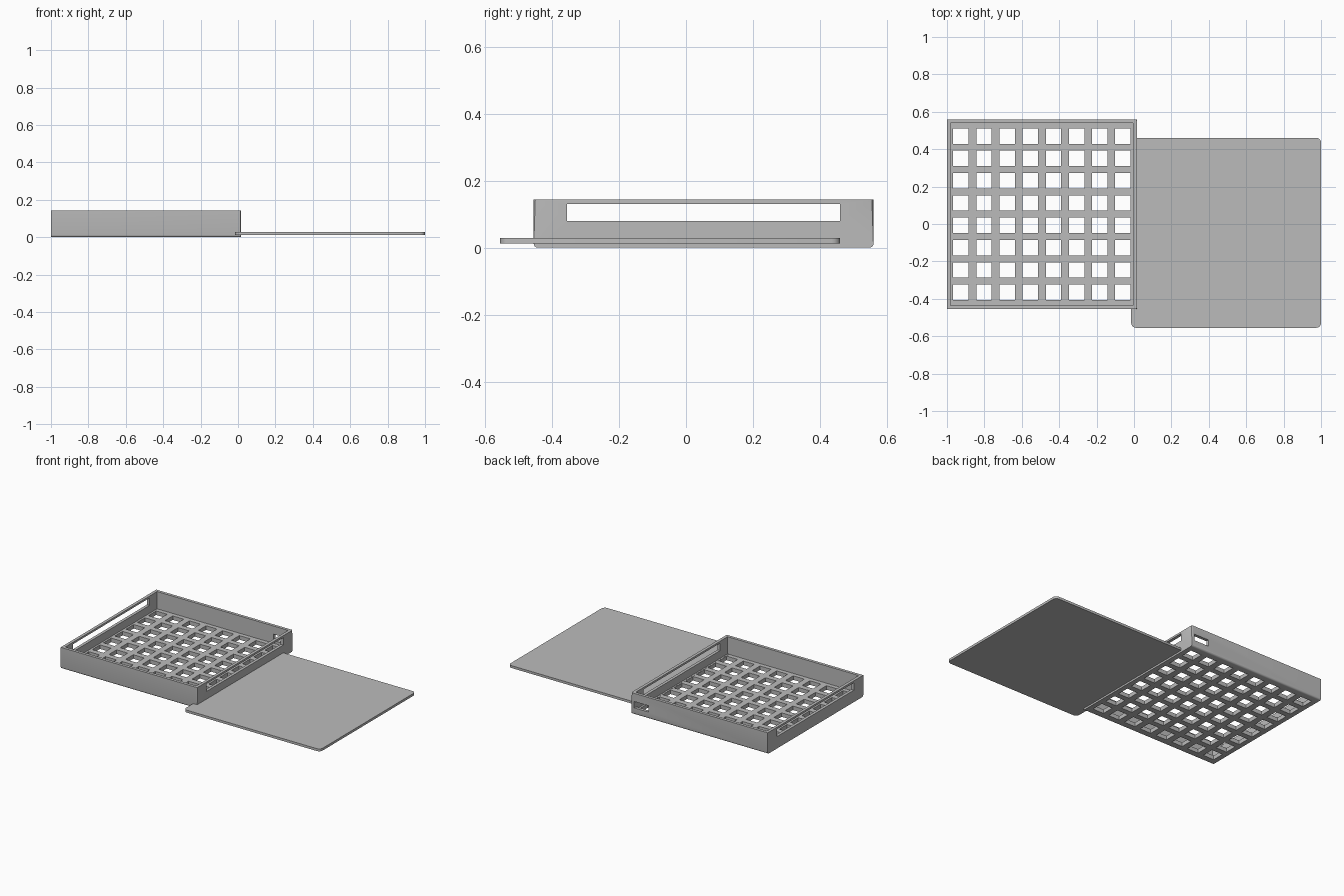
import bpy, bmesh
from mathutils import Vector

if "Cube" in bpy.data.objects:
    bpy.data.objects.remove(bpy.data.objects["Cube"], do_unlink=True)

grey = bpy.data.materials.new("plain grey")
grey.use_nodes = True
grey.diffuse_color = (0.5, 0.5, 0.5, 1)
grey.node_tree.nodes["Principled BSDF"].inputs["Base Color"].default_value = (0.5, 0.5, 0.5, 1)


def add_box(bm, lo, hi):
    lo, hi = Vector(lo), Vector(hi)
    verts = bmesh.ops.create_cube(bm, size=1)["verts"]
    for v in verts:
        v.co = (lo + hi) / 2 + v.co * (hi - lo)


def bevel_where(bm, test, radius):
    edges = [e for e in bm.edges if test((e.verts[0].co + e.verts[1].co) / 2,
                                         e.verts[1].co - e.verts[0].co)]
    bmesh.ops.bevel(bm, geom=edges, offset=radius, segments=4, profile=0.5, affect='EDGES')


def make_object(name, bm):
    mesh = bpy.data.meshes.new(name)
    bm.to_mesh(mesh)
    bm.free()
    mesh.materials.append(grey)
    obj = bpy.data.objects.new(name, mesh)
    bpy.context.collection.objects.link(obj)
    return obj


def activate(obj):
    bpy.ops.object.select_all(action='DESELECT')
    obj.select_set(True)
    bpy.context.view_layer.objects.active = obj


def cut(target, boxes):
    bm = bmesh.new()
    for lo, hi in boxes:
        add_box(bm, lo, hi)
    cutter = make_object("cutter", bm)
    cutter.hide_render = True
    mod = target.modifiers.new("cut", 'BOOLEAN')
    mod.operation, mod.solver, mod.object = 'DIFFERENCE', 'EXACT', cutter
    activate(target)
    bpy.ops.object.modifier_apply(modifier=mod.name)
    bpy.data.objects.remove(cutter, do_unlink=True)


# Tray dimensions
X0, X1, Y0, Y1, TOP = -1.0, 0.015, -0.455, 0.56, 0.143
WALL, FLOOR = 0.02, 0.027
cx, cy = (X0 + X1) / 2, (Y0 + Y1) / 2

# Tray body with rounded lower edges and softened corners
bm = bmesh.new()
add_box(bm, (X0, Y0, 0), (X1, Y1, TOP))
bevel_where(bm, lambda c, d: abs(d.x) > 0.5 and c.z < 0.01, 0.012)
bevel_where(bm, lambda c, d: abs(d.z) > 0.1 and c.x > 0, 0.008)
tray = make_object("tray", bm)

# Hollow interior
cut(tray, [((X0 + WALL, Y0 + WALL, FLOOR), (X1 - WALL, Y1 - WALL, 1))])

# Grid of square openings in the floor
half = 0.041
holes = []
for i in range(8):
    for j in range(8):
        x, y = cx + (i - 3.5) * 0.1237, cy + (j - 3.5) * 0.1193
        holes.append(((x - half, y - half, -0.1), (x + half, y + half, FLOOR + 0.02)))
cut(tray, holes)

# Long handle slots in both end walls
cut(tray, [((X0 - 0.1, -0.355, 0.08), (X1 + 0.1, 0.46, 0.13))])

# Small slot in the back wall beside the corner
cut(tray, [((-0.115, Y1 - 0.05, 0.045), (-0.007, Y1 + 0.05, 0.088))])

# Flat lid with rounded corners
bm = bmesh.new()
add_box(bm, (-0.015, -0.555, 0.012), (1.0, 0.46, 0.028))
bevel_where(bm, lambda c, d: abs(d.z) > 0.01, 0.025)
lid = make_object("lid", bm)

for obj in (tray, lid):
    activate(obj)
    bpy.ops.object.shade_smooth_by_angle()
